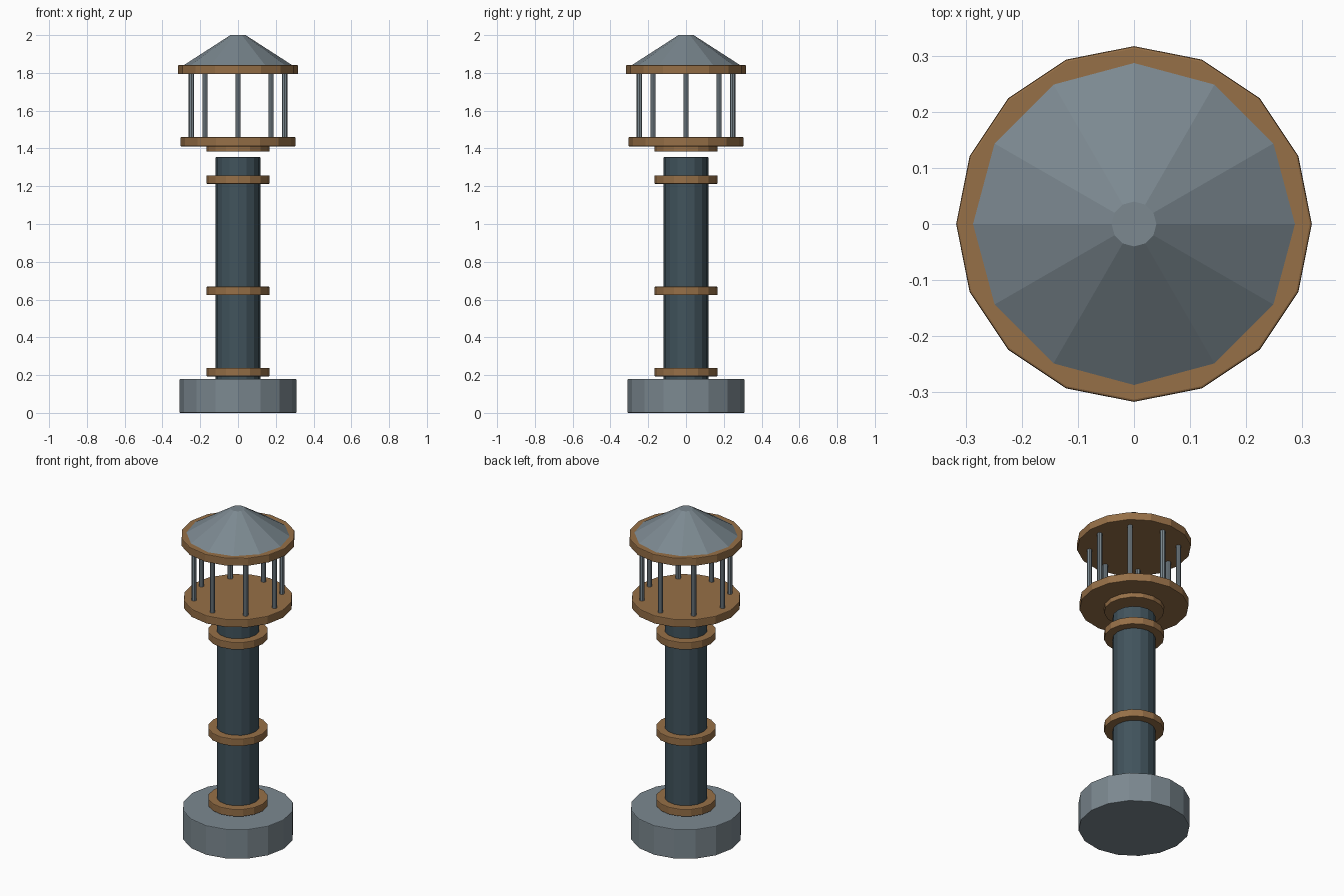
import bpy
from math import cos, sin, pi

cube = bpy.data.objects.get("Cube")
if cube:
    bpy.data.objects.remove(cube, do_unlink=True)


def make_material(name, color):
    mat = bpy.data.materials.new(name)
    mat.use_nodes = True
    mat.diffuse_color = color
    mat.node_tree.nodes["Principled BSDF"].inputs["Base Color"].default_value = color
    return mat


wood = make_material("brown wood", (0.305, 0.16, 0.063, 1))
stone = make_material("blue grey stone", (0.2, 0.248, 0.28, 1))
slate = make_material("dark slate", (0.053, 0.087, 0.108, 1))


def drum(name, mat, z0, z1, radius, top=None, sides=16, x=0, y=0, bevel=0.004):
    """Upright faceted drum or cone whose first corner points along +y."""
    bpy.ops.mesh.primitive_cone_add(
        vertices=sides, radius1=radius, radius2=radius if top is None else top,
        depth=z1 - z0, location=(x, y, (z0 + z1) / 2))
    obj = bpy.context.object
    obj.name = name
    obj.data.materials.append(mat)
    if bevel:
        mod = obj.modifiers.new("rim bevel", 'BEVEL')
        mod.width = bevel
        mod.segments = 2
        mod.limit_method = 'ANGLE'
        mod.angle_limit = pi / 6
    return obj


# Foot and shaft
drum("base", stone, 0, 0.18, 0.309)
drum("column", slate, 0.17, 1.354, 0.119)

# Bands around the shaft
for name, z in (("lower_band", 0.193), ("middle_band", 0.623), ("upper_band", 1.213)):
    drum(name, wood, z, z + 0.045, 0.167)

# Gallery floor with its collar
drum("floor_collar", wood, 1.383, 1.42, 0.167)
drum("gallery_floor", wood, 1.411, 1.46, 0.304)

# Ring of slim posts
for i in range(8):
    a = i * pi / 4
    drum(f"post_{i + 1}", stone, 1.45, 1.80, 0.0145, sides=8,
         x=0.247 * cos(a), y=0.247 * sin(a), bevel=0)

# Roof
drum("roof_plate", wood, 1.793, 1.841, 0.317)
drum("roof_cone", stone, 1.839, 2.0, 0.29, top=0.04, sides=12, bevel=0)
